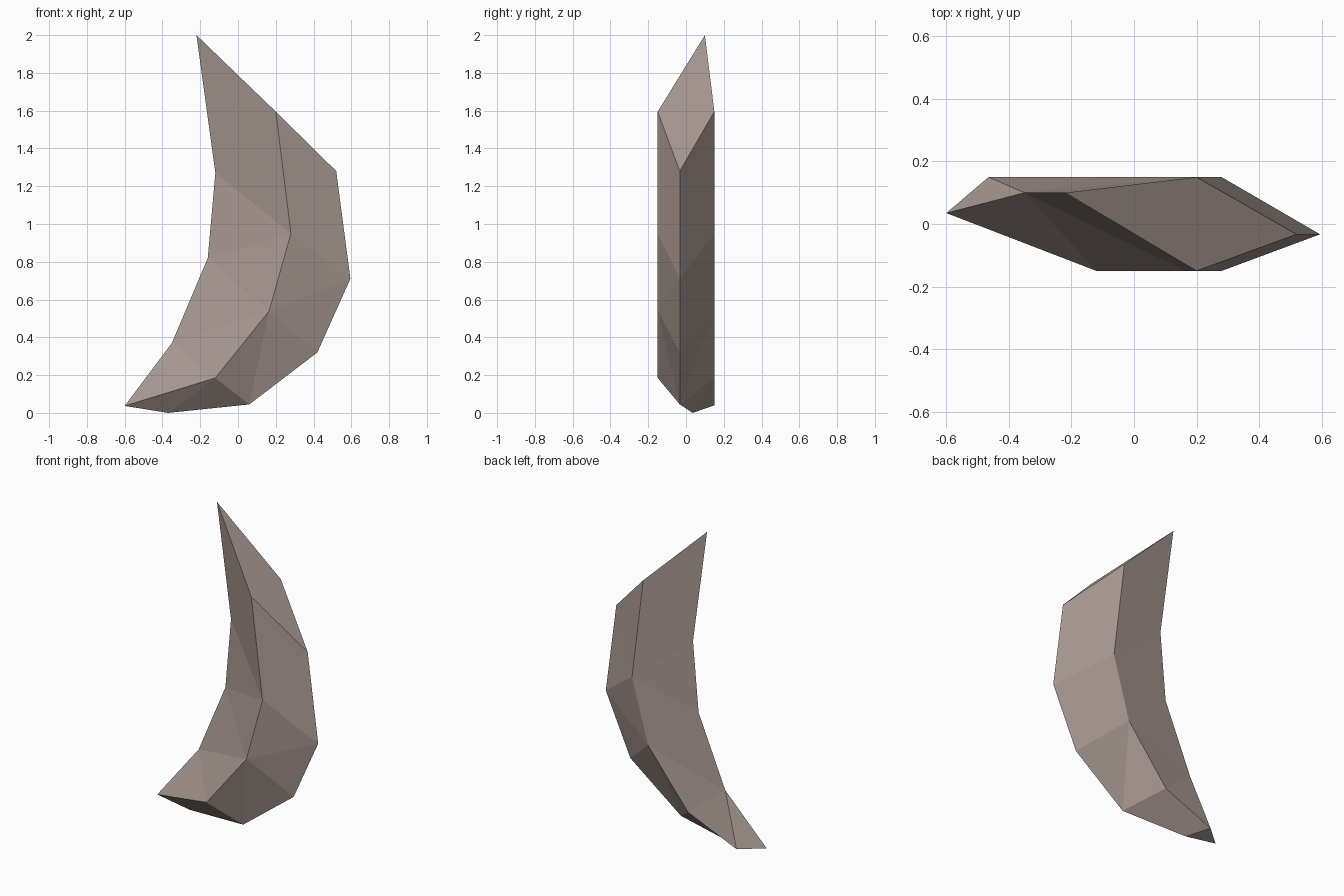
import bpy, bmesh

if "Cube" in bpy.data.objects:
    bpy.data.objects.remove(bpy.data.objects["Cube"])

# Diamond cross-sections down the curve: inner edge, side ridges, outer edge (x, z)
sections = [
    ((-0.22, 2.00), (0.20, 1.595), (0.52, 1.28)),
    ((-0.12, 1.27), (0.28, 0.95), (0.595, 0.71)),
    ((-0.16, 0.82), (0.165, 0.54), (0.42, 0.32)),
    ((-0.35, 0.37), (-0.12, 0.185), (0.06, 0.045)),
]
Y_INNER, Y_SIDE, Y_OUTER = 0.10, 0.15, -0.033

bm = bmesh.new()


def vert(p, y):
    return bm.verts.new((p[0], y, p[1]))


# Each ring: inner, front ridge, outer, back ridge
rings = [(vert(i, Y_INNER), vert(s, -Y_SIDE), vert(o, Y_OUTER), vert(s, Y_SIDE))
         for i, s, o in sections]

# Flat slanted top
bm.faces.new(rings[0])

# Faceted sides, two triangles per panel
for k, (a, b) in enumerate(zip(rings, rings[1:])):
    for side in (1, 3):
        bm.faces.new((a[0], a[side], b[0]))
        bm.faces.new((a[side], b[side], b[0]))
        if k < 2:
            bm.faces.new((a[side], a[2], b[side]))
            bm.faces.new((a[2], b[2], b[side]))
        else:
            bm.faces.new((a[side], a[2], b[2]))
            bm.faces.new((a[side], b[2], b[side]))

# Obliquely cut lower end
inner, front, outer, back = rings[-1]
tip = vert((-0.60, 0.037), 0.035)
base = vert((-0.37, 0.0), 0.035)
heel = vert((-0.465, 0.04), Y_SIDE)
for f in ((inner, front, tip), (tip, front, base), (front, outer, base),
          (outer, back, base), (back, heel, base), (back, inner, heel),
          (inner, tip, heel), (tip, base, heel)):
    bm.faces.new(f)

bmesh.ops.recalc_face_normals(bm, faces=bm.faces)
mesh = bpy.data.meshes.new("curved_shard")
bm.to_mesh(mesh)
bm.free()
shard = bpy.data.objects.new("curved_shard", mesh)
bpy.context.collection.objects.link(shard)

# Warm grey-brown stone
mat = bpy.data.materials.new("stone")
mat.diffuse_color = (0.40, 0.32, 0.29, 1)
mat.use_nodes = True
mat.node_tree.nodes["Principled BSDF"].inputs["Base Color"].default_value = mat.diffuse_color
mesh.materials.append(mat)
